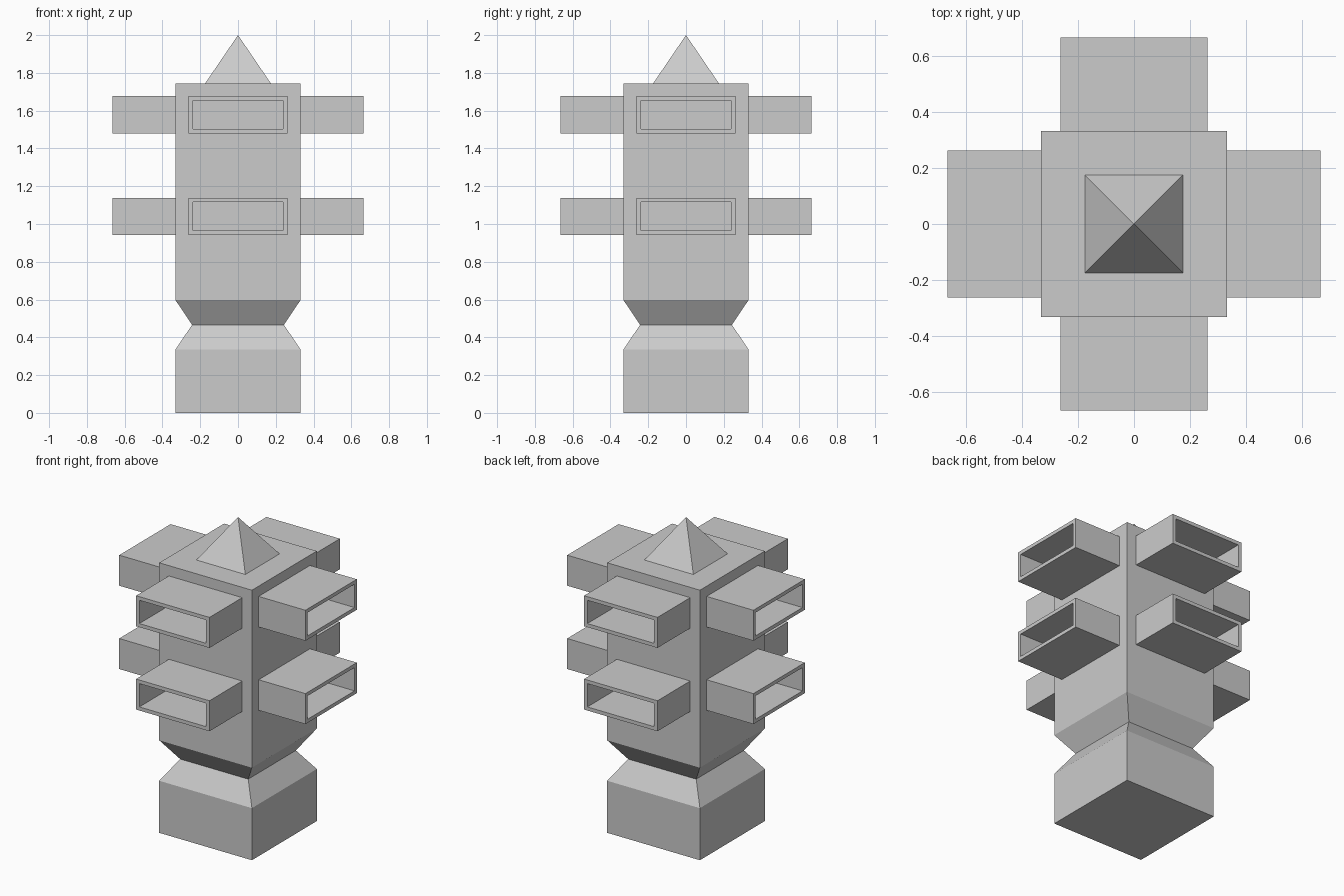
import bpy, bmesh
from math import pi
from mathutils import Matrix, Vector

if "Cube" in bpy.data.objects:
    bpy.data.objects.remove(bpy.data.objects["Cube"])


def make_object(name, bm):
    bmesh.ops.recalc_face_normals(bm, faces=bm.faces)
    mesh = bpy.data.meshes.new(name)
    bm.to_mesh(mesh)
    bm.free()
    obj = bpy.data.objects.new(name, mesh)
    bpy.context.collection.objects.link(obj)
    return obj


def square_loft(name, profile):
    """Stack square rings given as (half width, z); half width 0 is a point."""
    bm = bmesh.new()
    rings = []
    for h, z in profile:
        corners = [(-h, -h, z), (h, -h, z), (h, h, z), (-h, h, z)]
        rings.append([bm.verts.new(c) for c in corners])
    for a, b in zip(rings, rings[1:]):
        for i in range(4):
            j = (i + 1) % 4
            bm.faces.new((a[i], a[j], b[j], b[i]))
    bm.faces.new(rings[0])
    bm.faces.new(rings[-1])
    bmesh.ops.remove_doubles(bm, verts=bm.verts, dist=1e-5)
    return make_object(name, bm)


def hood(name, z, turn):
    """Box on the front face with a deep rectangular opening, turned about z."""
    bm = bmesh.new()
    size = Vector((0.524, 0.335, 0.197))
    bmesh.ops.create_cube(bm, size=1, matrix=Matrix.Translation((0, -0.4975, z))
                          @ Matrix.Diagonal((*size, 1)))
    bm.normal_update()
    mouth = min(bm.faces, key=lambda f: f.calc_center_median().y)
    back = max(bm.faces, key=lambda f: f.calc_center_median().y)
    bmesh.ops.delete(bm, geom=[back], context='FACES_ONLY')
    bmesh.ops.inset_region(bm, faces=[mouth], thickness=0.033)
    # recess the inner face back to the tower wall
    inner = bmesh.ops.extrude_face_region(bm, geom=[mouth])
    verts = [g for g in inner['geom'] if isinstance(g, bmesh.types.BMVert)]
    bmesh.ops.translate(bm, verts=verts, vec=(0, 0.333, 0))
    if mouth.is_valid:
        bmesh.ops.delete(bm, geom=[mouth], context='FACES_ONLY')
    bmesh.ops.rotate(bm, verts=bm.verts, cent=(0, 0, 0),
                     matrix=Matrix.Rotation(turn, 3, 'Z'))
    return make_object(name, bm)


# tower with pinched waist
square_loft("tower", [(0.331, 0), (0.331, 0.336), (0.243, 0.466),
                      (0.331, 0.597), (0.331, 1.743)])

# pyramid cap
square_loft("pyramid_cap", [(0.175, 1.743), (0, 2.0)])

# two tiers of open hoods on all four sides
for tier, z in (("lower", 1.04), ("upper", 1.578)):
    for k, side in enumerate(("front", "right", "back", "left")):
        hood(f"{tier}_{side}_hood", z, k * pi / 2)
